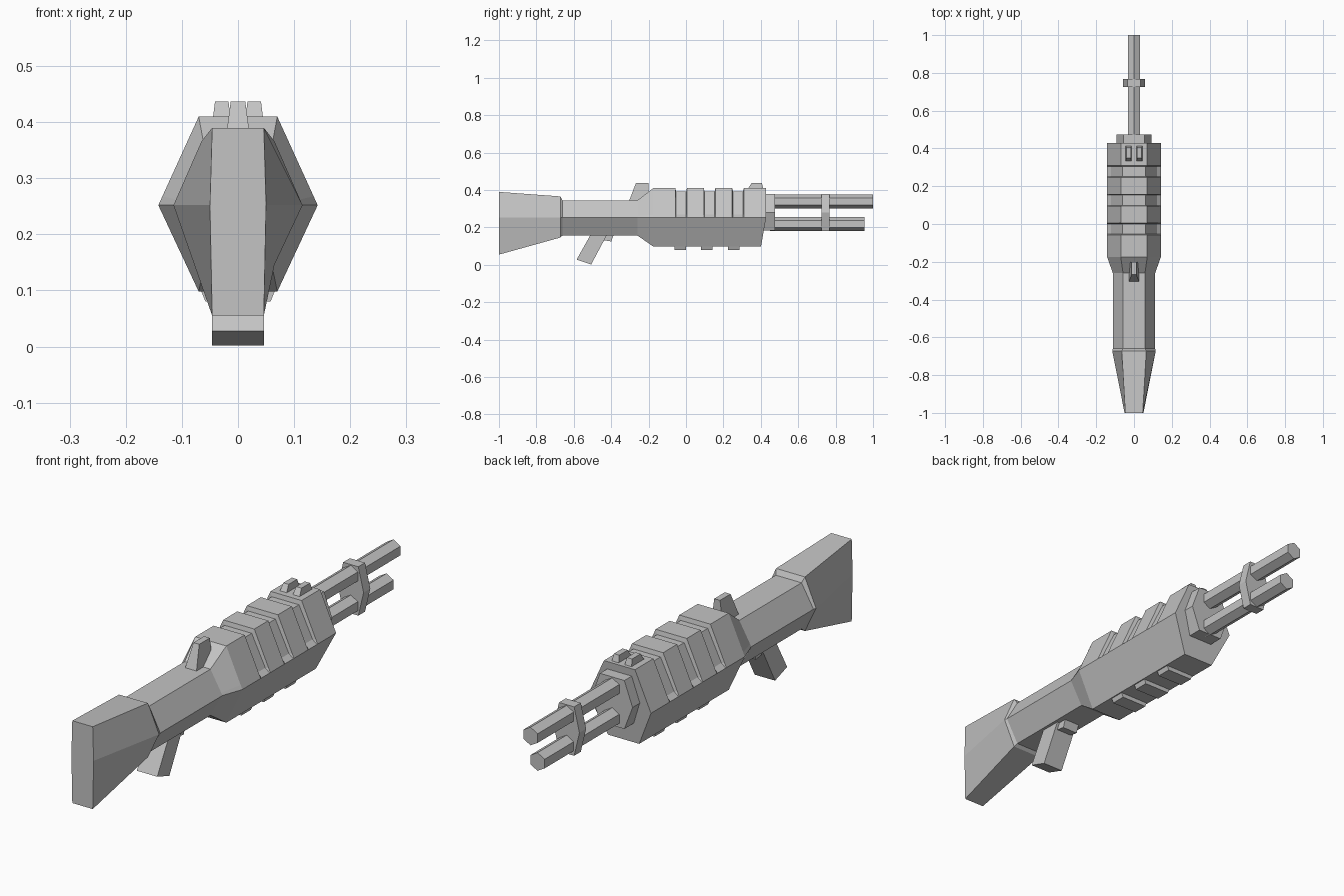
import bpy, bmesh, math

if "Cube" in bpy.data.objects:
    bpy.data.objects.remove(bpy.data.objects["Cube"], do_unlink=True)

grey = bpy.data.materials.new("plain grey")
grey.use_nodes = True
tone = (0.55, 0.55, 0.55, 1)
grey.diffuse_color = tone
grey.node_tree.nodes["Principled BSDF"].inputs["Base Color"].default_value = tone

MID = 0.252  # height of the widest edge


def loft(name, rings):
    """Skin a list of equal point rings and cap both ends."""
    bm = bmesh.new()
    loops = [[bm.verts.new(p) for p in ring] for ring in rings]
    n = len(loops[0])
    for a, b in zip(loops, loops[1:]):
        for i in range(n):
            j = (i + 1) % n
            bm.faces.new((a[i], a[j], b[j], b[i]))
    bm.faces.new(loops[0])
    bm.faces.new(loops[-1][::-1])
    bmesh.ops.recalc_face_normals(bm, faces=bm.faces)
    mesh = bpy.data.meshes.new(name)
    bm.to_mesh(mesh)
    bm.free()
    mesh.materials.append(grey)
    obj = bpy.data.objects.new(name, mesh)
    bpy.context.collection.objects.link(obj)
    return obj


def mirrored(y, half):
    """Closed ring at y from right-hand (x, z) points, listed top to bottom."""
    return [(x, y, z) for x, z in half] + [(-x, y, z) for x, z in reversed(half)]


def hexagon(y, a, w, top, bottom, mid=MID):
    return mirrored(y, [(a, top), (w, mid), (a, bottom)])


def plate(name, profile, widths, x=0):
    """Extrude a (y, z) profile across x; widths gives the half width per point."""
    return loft(name, [[(x + s * w, y, z) for (y, z), w in zip(profile, widths)]
                       for s in (-1, 1)])


# Stock and rear receiver
loft("stock", [hexagon(-1, 0.046, 0.05, 0.39, 0.055),
               hexagon(-0.672, 0.065, 0.115, 0.366, 0.146),
               hexagon(-0.66, 0.058, 0.112, 0.345, 0.157)])
loft("rear_receiver", [hexagon(-0.665, 0.058, 0.112, 0.345, 0.157),
                       hexagon(-0.26, 0.058, 0.112, 0.345, 0.157)])


# Main housing with three grooves over its upper half
def housing_ring(y, grooved=False, bottom_shift=0):
    upper = [(0.061, 0.392), (0.122, 0.268)] if grooved else [(0.07, 0.41), (0.1347, 0.268)]
    ring = mirrored(y, upper + [(0.142, MID), (0.07, 0.098)])
    return [(x, py + (bottom_shift if z < 0.2 else 0), z) for x, py, z in ring]


rings = [mirrored(-0.26, [(0.058, 0.345), (0.1066, 0.2613), (0.112, MID), (0.058, 0.157)]),
         housing_ring(-0.175)]
for start in (-0.057, 0.095, 0.247):
    end = start + 0.062
    rings += [housing_ring(start), housing_ring(start + 0.004, True),
              housing_ring(end - 0.004, True), housing_ring(end)]
rings.append(housing_ring(0.428, bottom_shift=-0.027))
loft("main_housing", rings)

# Bottom ribs
for i, y in enumerate((-0.03, 0.112, 0.255)):
    loft(f"bottom_rib_{i + 1}",
         [mirrored(y + d, [(0.068, 0.105), (0.058, 0.08)]) for d in (-0.031, 0.031)])

# Front collar, barrels and clamp
loft("front_collar", [hexagon(y, 0.055, 0.092, 0.38, 0.183, 0.28) for y in (0.4, 0.475)])
for name, z, end in (("upper_barrel", 0.339, 1.0), ("lower_barrel", 0.218, 0.955)):
    loft(name, [[(0.037 * math.sin(k * math.pi / 3), y, z + 0.037 * math.cos(k * math.pi / 3))
                 for k in range(6)] for y in (0.45, end)])
loft("barrel_clamp", [hexagon(y, 0.034, 0.058, 0.379, 0.18, 0.28) for y in (0.725, 0.768)])

# Sights
plate("rear_sight", [(-0.305, 0.34), (-0.268, 0.437), (-0.2, 0.437), (-0.2, 0.34)],
      [0.026, 0.013, 0.013, 0.026])
for side, x in (("left", 0.029), ("right", -0.029)):
    plate(f"front_sight_{side}", [(0.33, 0.405), (0.35, 0.437), (0.405, 0.437), (0.415, 0.405)],
          [0.016, 0.012, 0.012, 0.016], x)

# Grip and trigger
plate("grip", [(-0.585, 0.028), (-0.507, 0.002), (-0.42, 0.165), (-0.508, 0.165)], [0.046] * 4)
plate("trigger", [(-0.46, 0.165), (-0.44, 0.132), (-0.4, 0.125), (-0.385, 0.165)], [0.035] * 4)
